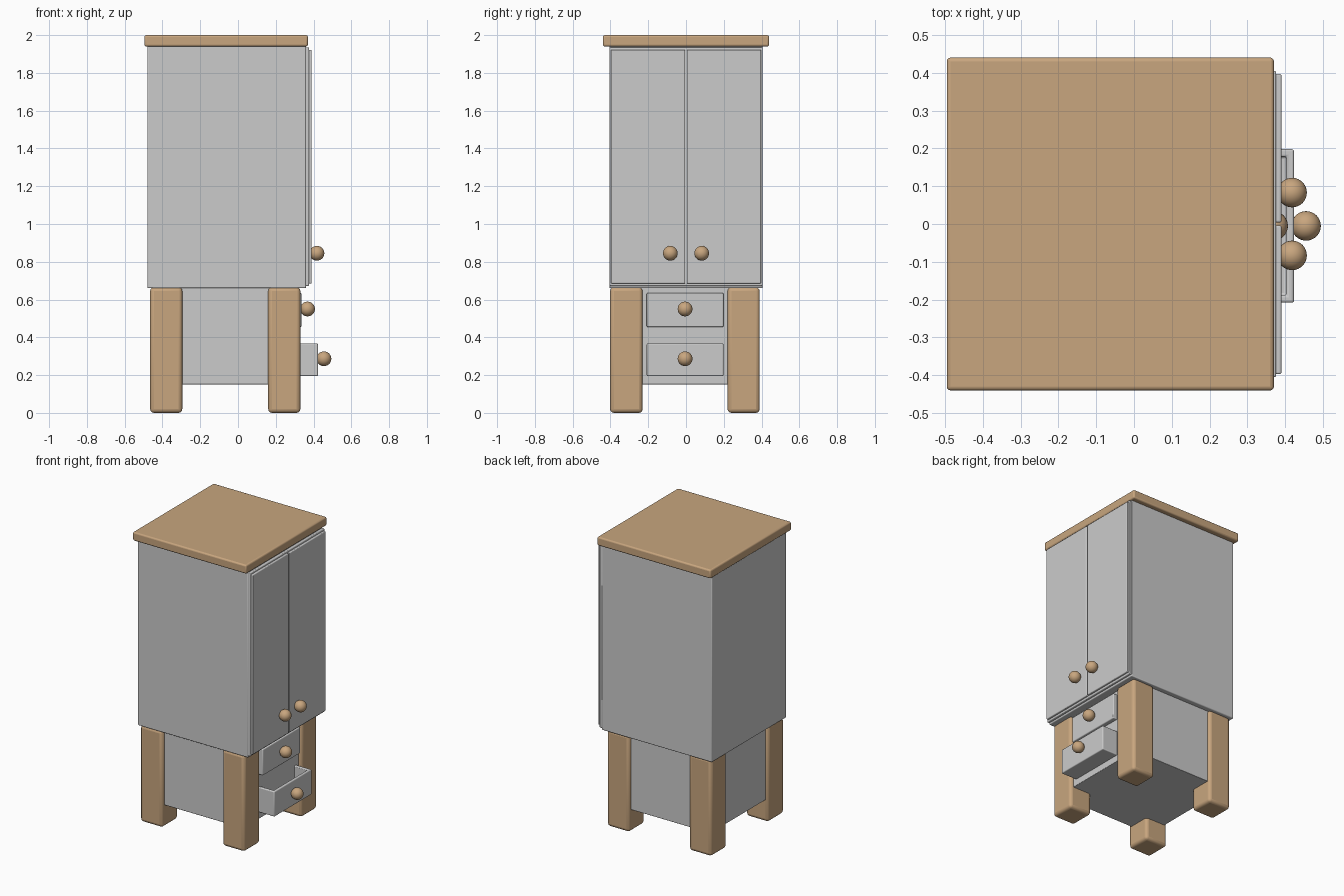
import bpy, bmesh
from mathutils import Vector

if "Cube" in bpy.data.objects:
    bpy.data.objects.remove(bpy.data.objects["Cube"])

wood = bpy.data.materials.new("wood")
wood.diffuse_color = (0.58, 0.38, 0.21, 1)
wood.use_nodes = True
wood.node_tree.nodes["Principled BSDF"].inputs["Base Color"].default_value = wood.diffuse_color


def finish(name, bm, mat=None, bevel=0.0, angle=40):
    me = bpy.data.meshes.new(name)
    bm.to_mesh(me)
    bm.free()
    ob = bpy.data.objects.new(name, me)
    bpy.context.collection.objects.link(ob)
    if mat:
        me.materials.append(mat)
    if bevel:
        mod = ob.modifiers.new("bevel", 'BEVEL')
        mod.width = bevel
        mod.segments = 3
        mod.limit_method = 'ANGLE'
    bpy.context.view_layer.objects.active = ob
    ob.select_set(True)
    bpy.ops.object.shade_smooth_by_angle(angle=angle * 3.14159 / 180)
    ob.select_set(False)
    return ob


def box_mesh(x, y, z):
    bm = bmesh.new()
    bmesh.ops.create_cube(bm, size=1)
    for v in bm.verts:
        v.co = Vector([(r[0] + r[1]) / 2 + c * (r[1] - r[0])
                       for c, r in zip(v.co, (x, y, z))])
    return bm


def box(name, x, y, z, mat=None, bevel=0.0):
    return finish(name, box_mesh(x, y, z), mat, bevel)


def tray(name, x, y, z, wall):
    # open-topped drawer: inset the top face and push it down
    bm = box_mesh(x, y, z)
    bm.normal_update()
    top = max(bm.faces, key=lambda f: f.calc_center_median().z)
    bmesh.ops.inset_region(bm, faces=[top], thickness=wall)
    new = bmesh.ops.extrude_face_region(bm, geom=[top])["geom"]
    bmesh.ops.translate(bm, verts=[g for g in new if isinstance(g, bmesh.types.BMVert)],
                        vec=(0, 0, wall - (z[1] - z[0])))
    if top.is_valid:
        bmesh.ops.delete(bm, geom=[top], context='FACES_ONLY')
    bmesh.ops.recalc_face_normals(bm, faces=bm.faces)
    return finish(name, bm, None, 0.006)


def knob(name, x, y, z):
    bm = bmesh.new()
    bmesh.ops.create_uvsphere(bm, u_segments=32, v_segments=16, radius=0.039)
    bmesh.ops.translate(bm, verts=bm.verts, vec=(x, y, z))
    finish(name, bm, wood)


# upper cupboard, its front frame and the top board
box("cupboard_body", (-0.48, 0.36), (-0.405, 0.405), (0.66, 1.945), None, 0.006)
box("front_frame", (0.355, 0.376), (-0.405, 0.405), (0.672, 1.935), None, 0.005)
box("top_board", (-0.495, 0.37), (-0.44, 0.44), (1.94, 2.0), wood, 0.01)

# two doors with knobs
for side, s in (("left", -1), ("right", 1)):
    y0, y1 = sorted((s * 0.004, s * 0.397))
    box(side + "_door", (0.37, 0.39), (y0, y1), (0.685, 1.922), None, 0.005)
    knob(side + "_door_knob", 0.418, s * 0.083, 0.845)

# lower drawer case
box("drawer_case", (-0.445, 0.305), (-0.38, 0.37), (0.15, 0.67), None, 0.004)

# closed upper drawer and slightly open lower drawer
for name, front, z in (("upper_drawer", 0.336, (0.455, 0.635)),
                       ("lower_drawer", 0.423, (0.195, 0.368))):
    tray(name, (front - 0.6, front), (-0.208, 0.198), z, 0.028)
    knob(name + "_knob", front + 0.032, -0.005, sum(z) / 2 + 0.005)

# four legs
for xn, x in (("back", (-0.465, -0.295)), ("front", (0.16, 0.33))):
    for yn, y in (("left", (-0.402, -0.23)), ("right", (0.22, 0.39))):
        box(xn + "_" + yn + "_leg", x, y, (0.0, 0.665), wood, 0.02)
